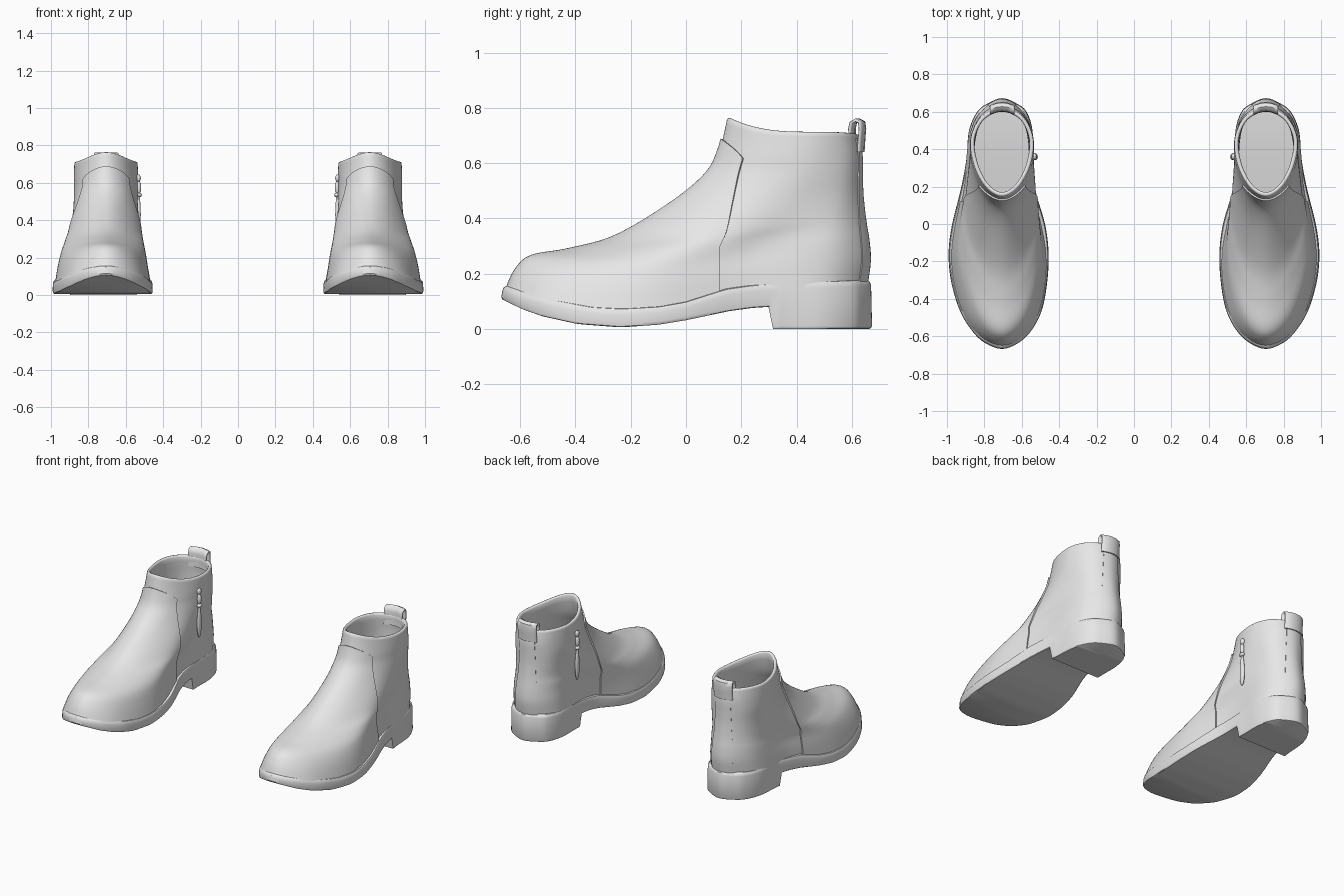
import bpy, bmesh, math
from mathutils import Vector

if "Cube" in bpy.data.objects:
    bpy.data.objects.remove(bpy.data.objects["Cube"])

CX = 0.705  # centre line of one boot; the other is mirrored
grey = bpy.data.materials.new("light_grey")
grey.diffuse_color = (0.8, 0.8, 0.8, 1)
grey.use_nodes = True
grey.node_tree.nodes["Principled BSDF"].inputs["Base Color"].default_value = grey.diffuse_color


def catmull(a, b, c, d, f):
    return 0.5 * (2 * b + (c - a) * f + (2 * a - 5 * b + 4 * c - d) * f * f
                  + (3 * b - a - 3 * c + d) * f ** 3)


def finish(name, bm, angle=40):
    bmesh.ops.remove_doubles(bm, verts=bm.verts, dist=0.0002)
    bmesh.ops.recalc_face_normals(bm, faces=bm.faces)
    me = bpy.data.meshes.new(name)
    bm.to_mesh(me)
    bm.free()
    me.materials.append(grey)
    ob = bpy.data.objects.new(name, me)
    bpy.context.collection.objects.link(ob)
    bpy.ops.object.select_all(action='DESELECT')
    ob.select_set(True)
    bpy.context.view_layer.objects.active = ob
    bpy.ops.object.shade_smooth_by_angle(angle=math.radians(angle))
    ob.modifiers.new("pair", 'MIRROR').use_mirror_merge = False
    return ob


def skin(bm, rows, closed=True):
    vs = [[bm.verts.new(p) for p in r] for r in rows]
    n = len(rows[0])
    for a, b in zip(vs, vs[1:]):
        for i in range(n if closed else n - 1):
            j = (i + 1) % n
            bm.faces.new((a[i], a[j], b[j], b[i]))
    return vs


def cap(bm, ring):
    # strips across a ring whose two halves match: i pairs with n - i
    n = len(ring)
    for i in range(n // 2):
        q = [ring[i], ring[i + 1], ring[n - i - 1], ring[(n - i) % n]]
        q = list(dict.fromkeys(q))
        bm.faces.new(q)


# Upper rings: front y, z, back y, z, dip, outer half widths x4, inner half widths x4
US = (0.1, 0.35, 0.65, 0.9)
RINGS = [
    (-.645, .145, .655, .17, .09, .185, .265, .205, .160, .175, .230, .160, .150),
    (-.615, .21, .665, .25, .07, .165, .250, .195, .155, .155, .215, .155, .145),
    (-.56, .26, .66, .32, .055, .140, .232, .182, .150, .135, .203, .155, .140),
    (-.42, .286, .652, .37, .03, .120, .210, .176, .140, .115, .190, .160, .135),
    (-.25, .335, .645, .42, .02, .110, .188, .175, .130, .105, .178, .165, .125),
    (-.05, .455, .638, .49, .01, .095, .165, .170, .120, .090, .162, .165, .120),
    (.075, .56, .636, .56, 0, .090, .155, .170, .115, .090, .155, .168, .115),
    (.122, .65, .635, .63, .01, .090, .155, .170, .110, .090, .155, .168, .110),
    (.148, .757, .622, .70, .025, .085, .150, .168, .110, .085, .150, .166, .110)]


def surf(s, t):
    """Point on the upper: s runs round from the front, t from sole to rim."""
    m = len(RINGS) - 1
    x = min(max(t, 0), 1) * m
    i = min(int(x), m - 1)
    R = [RINGS[min(max(i + k, 0), m)] for k in (-1, 0, 1, 2)]
    yf, zf, yb, zb, dip, *w = [catmull(*c, x - i) for c in zip(*R)]
    pts = [(0, 0)] + list(zip(US, w[:4])) + [(1, 0)] + [(US[k], -w[4 + k]) for k in (3, 2, 1, 0)]
    q = (s % 1) * 10
    j = int(q)
    c = [pts[(j + k) % 10] for k in (-1, 0, 1, 2)]
    u, dx = (catmull(*v, q - j) for v in zip(*c))
    z = zf + (zb - zf) * u - dip * 6.75 * u * (1 - u) ** 2
    return Vector((CX + dx, yf + (yb - yf) * u, z))


def normal(s, t):
    e = 0.004
    a = surf(s + e, t) - surf(s - e, t)
    b = surf(s, min(t + e, 1)) - surf(s, max(t - e, 0))
    return a.cross(b).normalized()


def s_at_y(y, t):
    lo, hi = 0.0, 0.5
    for _ in range(25):
        mid = (lo + hi) / 2
        lo, hi = (mid, hi) if surf(mid, t).y < y else (lo, mid)
    return lo


# Upper with rolled rim, lining and insole
N = 80


def inset(t, d, dz):
    mid = (surf(0, t) + surf(0.5, t)) / 2
    out = []
    for i in range(N):
        p = surf(i / N, t)
        v = mid - p
        v.z = 0
        out.append(p + v.normalized() * d + Vector((0, 0, dz)))
    return out


bm = bmesh.new()
rows = [[surf(i / N, k / 40) for i in range(N)] for k in range(41)]
rows += [inset(1, d, z) for d, z in ((.004, .005), (.011, .007), (.018, .004), (.022, -.004))]
rows += [inset(t, .024, -.008) for t in (.95, .88, .8, .7, .6, .5, .4, .3, .2, .12)]
vs = skin(bm, rows)
cap(bm, vs[-1])
finish("upper", bm, 60)


# Raised leather panels following the upper
def patch(name, fn, nv, nw, off):
    bm = bmesh.new()
    rows = []
    for i in range(nv + 1):
        row = []
        for j in range(-1, nw + 2):
            s, t = fn(i / nv, min(max(j, 0), nw) / nw * 2 - 1)
            row.append(surf(s, t) + normal(s, t) * (-.004 if j in (-1, nw + 1) else off))
        rows.append(row)
    tops = [fn(1, min(max(j, 0), nw) / nw * 2 - 1) for j in range(-1, nw + 2)]
    rows.append([surf(s, t) - normal(s, t) * .004 for s, t in tops])
    skin(bm, rows, False)
    finish(name, bm, 40)


def vamp(v, w):
    t = v * (.915 - .05 * w * w - .025 * w ** 8)
    y = .12 + .09 * max(0, (t - .35) / .5)
    return w * s_at_y(y, t), t


def backstay(v, w):
    t = v * .97
    return .5 + w * .045, t


patch("vamp", vamp, 36, 48, .008)
patch("back_strip", backstay, 24, 10, .004)

# Sole and heel: half widths at stations along y (y, outer, inner)
ST = [(-.67, 0, 0), (-.634, .098, .093), (-.564, .168, .162), (-.457, .23, .215),
      (-.3, .275, .243), (-.15, .287, .249), (0, .268, .23), (.185, .222, .178),
      (.345, .192, .165), (.5, .178, .163), (.6, .135, .132), (.645, .08, .08), (.675, 0, 0)]
BOTTOM = [(-.68, .108), (-.6, .07), (-.53, .046), (-.4, .018), (-.24, .006), (-.1, .016),
          (0, .032), (.16, .065), (.25, .077), (.305, .08), (.322, 0), (.7, 0)]
TOP = [(-.68, .16), (-.6, .132), (-.5, .105), (-.35, .078), (-.24, .072), (-.1, .08),
       (0, .097), (.15, .143), (.25, .157), (.35, .164), (.7, .178)]


def lerp(tab, y):
    for (a, p), (b, q) in zip(tab, tab[1:]):
        if y <= b:
            return p + (q - p) * (y - a) / (b - a)
    return tab[-1][1]


half = [(-.67, 0, 0)]
for k in range(len(ST) - 1):
    a, b, c = ST[k:k + 1][0], ST[k], ST[k + 1]
    mirror = lambda p: (p[0], -p[1], -p[2])
    a = ST[k - 1] if k else mirror(ST[1])
    d = ST[k + 2] if k + 2 < len(ST) else mirror(ST[-2])
    half += [tuple(catmull(*v, f / 6) for v in zip(a, b, c, d)) for f in range(1, 7)]
for y in (.305, .322):
    half.append((y, lerp([(h[0], h[1]) for h in half], y), lerp([(h[0], h[2]) for h in half], y)))
half.sort()
outline = [(o, y) for y, o, _ in half] + [(-i, y) for y, _, i in half[-2:0:-1]]


def layer(scale, tab, dz):
    return [(CX + x * scale, y * scale, lerp(tab, y) + dz) for x, y in outline]


bm = bmesh.new()
vs = skin(bm, [layer(.978, BOTTOM, 0), layer(.99, BOTTOM, .003), layer(.997, BOTTOM, .012),
               layer(.992, TOP, -.02), layer(.985, TOP, -.007), layer(.97, TOP, 0),
               layer(.93, TOP, .002)])
cap(bm, vs[0])
cap(bm, vs[-1])
finish("sole_and_heel", bm, 35)

# Pull loop at the back of the rim
path = [(.640, .64), (.643, .69), (.646, .725), (.643, .748), (.628, .755),
        (.613, .747), (.608, .725), (.609, .69), (.606, .64)]
path = [Vector(p) for p in path]
bm = bmesh.new()
rows = []
for x in (-.066, -.062, -.03, 0, .03, .062, .066):
    th = .003 if abs(x) > .064 else .006
    bend = -4 * x * x
    side = [[], []]
    for i, p in enumerate(path):
        d = (path[min(i + 1, 8)] - path[max(i - 1, 0)]).normalized()
        nrm = Vector((-d.y, d.x))
        for k in (0, 1):
            q = p + nrm * (th if k else -th)
            side[k].append((CX + x, q.x + bend, q.y))
    rows.append(side[0] + side[1][::-1])
vs = skin(bm, rows)
for ring in (vs[0], vs[-1]):
    for i in range(8):
        bm.faces.new((ring[i], ring[i + 1], ring[16 - i], ring[17 - i]))
finish("pull_loop", bm, 50)


# Zip slider and puller on the inner side
def bead(name, z, size, tilt=0.0, out=.006):
    t = .5
    for _ in range(30):
        t += (z - surf(1 - s_at_y(.36, t), t).z) * .8
    p = surf(1 - s_at_y(.36, t), t)
    bm = bmesh.new()
    bmesh.ops.create_uvsphere(bm, u_segments=20, v_segments=12, radius=1)
    for v in bm.verts:
        x, y, zz = v.co
        w = 1 + tilt * zz
        v.co = (p.x - out + x * size[0], p.y + y * size[1] * w, p.z + zz * size[2])
    finish(name, bm, 60)


bead("zip_stop", .625, (.012, .017, .02))
bead("zip_slider", .575, (.013, .014, .035))
bead("zip_link", .535, (.015, .019, .012))
bead("zip_puller", .43, (.011, .018, .105), -.25, .008)
